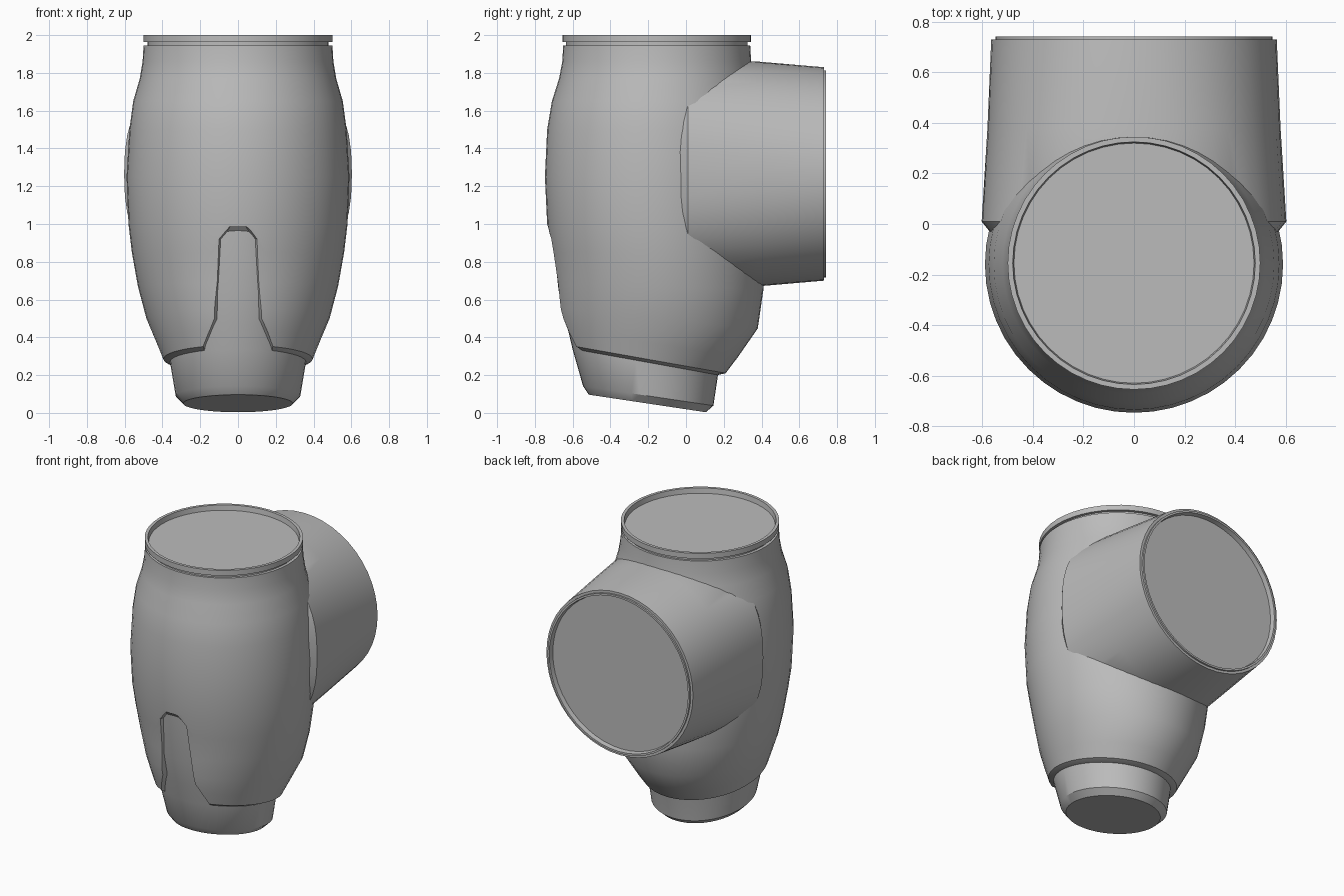
import bpy, bmesh, math
from mathutils import Vector

cube = bpy.data.objects.get("Cube")
if cube:
    bpy.data.objects.remove(cube, do_unlink=True)

SEG = 48
grey = bpy.data.materials.new("plain grey")
grey.use_nodes = True
grey.diffuse_color = (0.5, 0.5, 0.5, 1)
grey.node_tree.nodes["Principled BSDF"].inputs["Base Color"].default_value = (0.5, 0.5, 0.5, 1)


def loft(name, rings):
    """Skin a list of equal-length point loops and cap both ends."""
    bm = bmesh.new()
    loops = [[bm.verts.new(p) for p in ring] for ring in rings]
    for a, b in zip(loops, loops[1:]):
        for i in range(len(a)):
            j = (i + 1) % len(a)
            bm.faces.new((a[i], a[j], b[j], b[i]))
    bm.faces.new(loops[0])
    bm.faces.new(loops[-1])
    bmesh.ops.recalc_face_normals(bm, faces=bm.faces)
    mesh = bpy.data.meshes.new(name)
    bm.to_mesh(mesh)
    bm.free()
    mesh.materials.append(grey)
    obj = bpy.data.objects.new(name, mesh)
    bpy.context.collection.objects.link(obj)
    return obj


def activate(obj):
    bpy.ops.object.select_all(action="DESELECT")
    obj.select_set(True)
    bpy.context.view_layer.objects.active = obj


def smooth(obj):
    activate(obj)
    bpy.ops.object.shade_smooth_by_angle(angle=math.radians(32))


def level_ring(z, cy, rx, ry, slope=0):
    """Ellipse around the upright axis, tilted front to back by slope."""
    angles = [math.tau * i / SEG for i in range(SEG)]
    return [Vector((rx * math.cos(a), cy + ry * math.sin(a), z + slope * ry * math.sin(a)))
            for a in angles]


def branch_ring(y, rx, rz, power=2):
    """Rounded-square loop facing the back."""
    def bulge(v):
        return math.copysign(abs(v) ** (2 / power), v)
    angles = [math.tau * i / SEG for i in range(SEG)]
    return [Vector((rx * bulge(math.cos(a)), y, 1.265 + rz * bulge(math.sin(a))))
            for a in angles]


# Barrel body, with a grooved collar and a recessed lid at the top
body = loft("main_body", [level_ring(*r) for r in (
    (0.265, -0.215, 0.35, 0.375, -0.178),
    (0.285, -0.21, 0.395, 0.42, -0.178),
    (0.37, -0.19, 0.43, 0.465, -0.16),
    (0.50, -0.15, 0.485, 0.53, -0.10),
    (0.67, -0.14, 0.53, 0.55, -0.03),
    (0.85, -0.145, 0.562, 0.567),
    (1.00, -0.155, 0.58, 0.58),
    (1.25, -0.16, 0.59, 0.587),
    (1.50, -0.16, 0.575, 0.575),
    (1.65, -0.16, 0.555, 0.55),
    (1.77, -0.157, 0.52, 0.515),
    (1.86, -0.155, 0.505, 0.50),
    (1.945, -0.155, 0.50, 0.495),
    (1.945, -0.155, 0.48, 0.48),
    (1.963, -0.155, 0.48, 0.48),
    (1.963, -0.155, 0.50, 0.50),
    (2.00, -0.155, 0.50, 0.50),
    (2.00, -0.155, 0.48, 0.48),
    (1.965, -0.155, 0.475, 0.475),
)])

# Flared notch in the lower front: outer x, inner x, height, surface y, depth
rows = ((0.28, 0.24, 0.10, -0.58, 0.14), (0.21, 0.15, 0.36, -0.63, 0.12),
        (0.15, 0.10, 0.50, -0.68, 0.08), (0.13, 0.09, 0.70, -0.705, 0.07),
        (0.115, 0.08, 0.92, -0.725, 0.06), (0.06, 0.04, 0.99, -0.735, 0.005))
cutter = loft("notch_cutter", [
    [Vector(p) for p in ((-xo, y - 0.02, z), (-xi, y + d, z), (xi, y + d, z), (xo, y - 0.02, z))]
    for xo, xi, z, y, d in rows])
cutter.hide_render = True
cut = body.modifiers.new("notch", "BOOLEAN")
cut.operation = "DIFFERENCE"
cut.solver = "EXACT"
cut.object = cutter
activate(body)
bpy.ops.object.modifier_apply(modifier=cut.name)
bpy.data.objects.remove(cutter, do_unlink=True)
smooth(body)

# Inner core: slanted spigot below, and the strip seen through the notch
smooth(loft("lower_spigot", [level_ring(*r) for r in (
    (0.05, -0.205, 0.29, 0.31, -0.15),
    (0.09, -0.20, 0.33, 0.345, -0.15),
    (0.27, -0.215, 0.36, 0.385, -0.17),
    (0.40, -0.215, 0.375, 0.415, -0.15),
    (0.65, -0.21, 0.42, 0.465),
    (0.99, -0.205, 0.45, 0.505),
)]))

# Wide rear branch, squarer where it meets the body, with a recessed end
smooth(loft("rear_branch", [branch_ring(*r) for r in (
    (-0.05, 0.555, 0.59, 2.5),
    (0.01, 0.603, 0.605, 2.5),
    (0.38, 0.58, 0.595, 2.2),
    (0.73, 0.565, 0.565),
    (0.73, 0.548, 0.548),
    (0.742, 0.548, 0.548),
    (0.742, 0.535, 0.535),
    (0.71, 0.53, 0.53),
)]))
